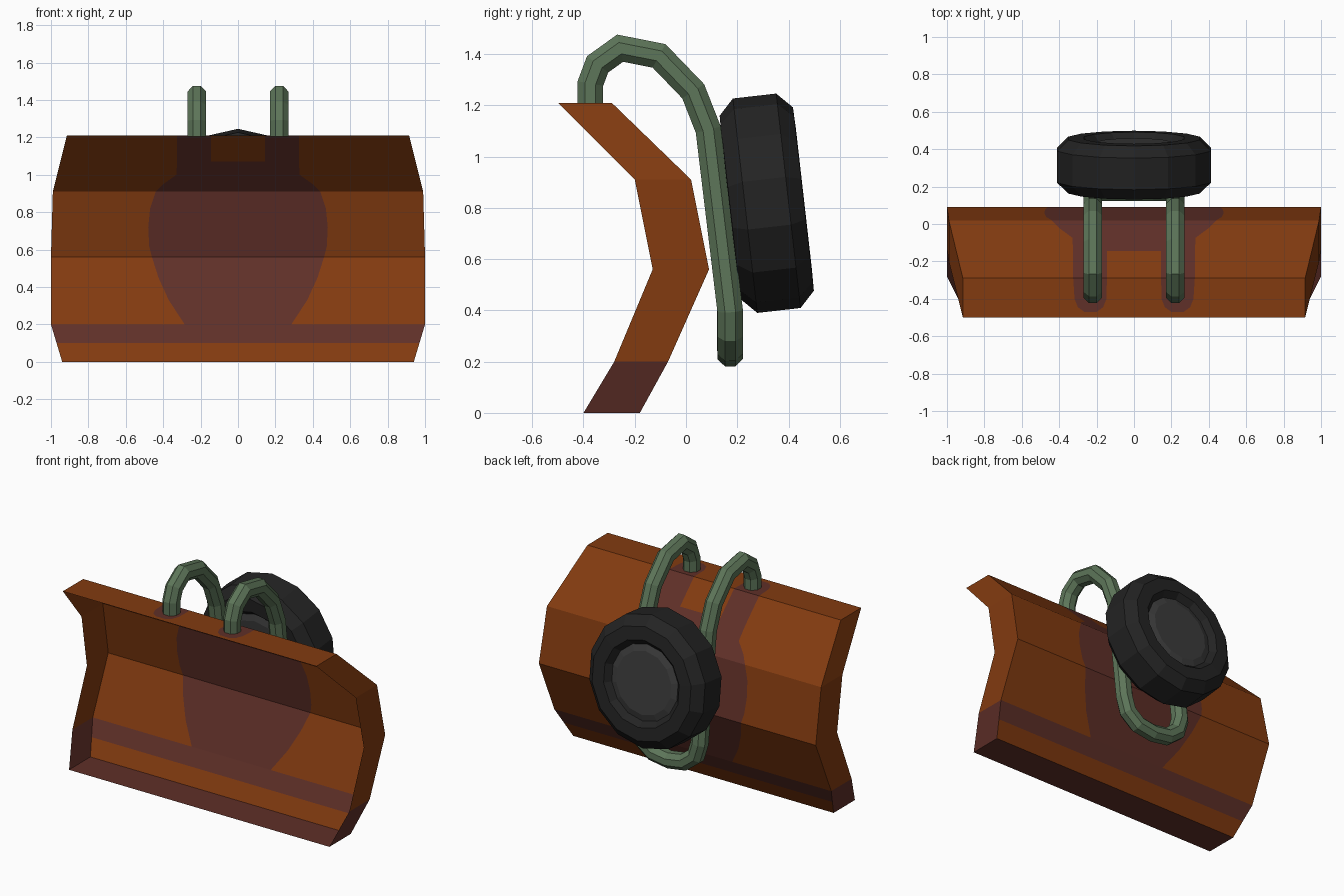
import bpy, bmesh, math
from mathutils import Vector

if "Cube" in bpy.data.objects:
    bpy.data.objects.remove(bpy.data.objects["Cube"])


def material(name, rgb):
    m = bpy.data.materials.new(name)
    m.diffuse_color = (*rgb, 1)
    m.use_nodes = True
    m.node_tree.nodes["Principled BSDF"].inputs["Base Color"].default_value = m.diffuse_color
    return m


ORANGE = material("orange_paint", (0.225, 0.043, 0.005))
STAIN = material("rust_stain", (0.115, 0.029, 0.021))
GREEN = material("green_pipe", (0.11, 0.18, 0.10))
RUBBER = material("black_rubber", (0.017, 0.017, 0.017))
HUB = material("grey_hub", (0.045, 0.045, 0.045))


def finish(bm, name, mats):
    me = bpy.data.meshes.new(name)
    bm.to_mesh(me)
    bm.free()
    for m in mats:
        me.materials.append(m)
    ob = bpy.data.objects.new(name, me)
    bpy.context.collection.objects.link(ob)
    return ob


# ---- Blade: bent shell, open at the front. Levels: z, front y, back y, half width
LEVELS = [(1.21, -0.50, -0.29, 0.915), (0.91, -0.20, 0.02, 0.99),
          (0.56, -0.13, 0.09, 1.0), (0.20, -0.28, -0.07, 1.0),
          (0.0, -0.40, -0.18, 0.94)]


def back_at(z):
    for (z0, _, y0, w0), (z1, _, y1, w1) in zip(LEVELS, LEVELS[1:]):
        if z >= z1:
            t = (z0 - z) / (z0 - z1)
            return y0 + (y1 - y0) * t, w0 + (w1 - w0) * t


# Stained columns (of five) in the strip below each row
NONE, LEGS, BODY, ALL = (), (1, 3), (1, 2, 3), (0, 1, 2, 3, 4)
# Top face rows: y, inner and outer stain half width, stained columns
TOP = [(-0.50, 0.20, 0.265, NONE), (-0.47, 0.20, 0.265, LEGS),
       (-0.445, 0.165, 0.30, LEGS), (-0.40, 0.147, 0.318, LEGS)]
# Back rows: z, inner and outer stain half width, stained columns
BACK = [(1.21, 0.145, 0.325, LEGS), (1.07, 0.145, 0.325, BODY),
        (1.0, 0.145, 0.33, BODY), (0.95, 0.145, 0.40, BODY),
        (0.91, 0.145, 0.44, BODY), (0.82, 0.145, 0.47, BODY),
        (0.72, 0.145, 0.48, BODY), (0.62, 0.145, 0.475, BODY),
        (0.56, 0.145, 0.46, BODY), (0.45, 0.145, 0.425, BODY),
        (0.33, 0.145, 0.37, BODY), (0.20, 0.145, 0.285, ALL),
        (0.10, 0.145, 0.285, NONE), (0.0, 0.145, 0.285, ALL)]

rows = [(y, 1.21, 0.915, b, a, s) for y, b, a, s in TOP]
for z, b, a, s in BACK:
    y, w = back_at(z)
    rows.append((y, z, w, b, a, s))
rows.append((-0.40, 0.0, 0.94, 0.145, 0.285, NONE))

bm = bmesh.new()
grid = [[bm.verts.new((x, y, z)) for x in (-w, -a, -b, b, a, w)]
        for y, z, w, b, a, s in rows]
for i in range(len(rows) - 1):
    for c in range(5):
        f = bm.faces.new((grid[i][c], grid[i][c + 1], grid[i + 1][c + 1], grid[i + 1][c]))
        f.material_index = 1 if c in rows[i][5] else 0
# Blade ends, stained at the foot
for side in (-1, 1):
    for (z0, f0, b0, w0), (z1, f1, b1, w1) in zip(LEVELS, LEVELS[1:]):
        pts = [(side * w0, f0, z0), (side * w0, b0, z0),
               (side * w1, b1, z1), (side * w1, f1, z1)]
        face = bm.faces.new([bm.verts.new(p) for p in pts[::-side]])
        face.material_index = 1 if z0 < 0.3 else 0
finish(bm, "blade", [ORANGE, STAIN])

# ---- Hook pipe: one mitred eight-sided tube over the blade and under the tyre
X = 0.22
half = [(X, -0.373, 1.205), (X, -0.373, 1.285), (X, -0.345, 1.36), (X, -0.257, 1.423),
        (X, -0.105, 1.393), (X, 0.028, 1.255), (X, 0.087, 1.105), (X, 0.172, 0.40),
        (0.192, 0.172, 0.31), (0.115, 0.172, 0.25)]
path = [Vector(p) for p in half + [(0, 0.172, 0.232)]
        + [(-x, y, z) for x, y, z in reversed(half)]]
R, N = 0.054, 8
ring = [path[0] + Vector((R * math.cos(t), R * math.sin(t), 0))
        for t in [(k + 0.5) * math.tau / N for k in range(N)]]
bm = bmesh.new()
prev = [bm.verts.new(p) for p in ring]
for i in range(1, len(path)):
    d = (path[i] - path[i - 1]).normalized()
    nxt = (path[i + 1] - path[i]).normalized() if i + 1 < len(path) else d
    n = (d + nxt).normalized()
    ring = [p + d * ((path[i] - p).dot(n) / d.dot(n)) for p in ring]
    cur = [bm.verts.new(p) for p in ring]
    for k in range(N):
        j = (k + 1) % N
        bm.faces.new((prev[k], prev[j], cur[j], cur[k]))
    prev = cur
bmesh.ops.recalc_face_normals(bm, faces=bm.faces[:])
finish(bm, "hook_pipe", [GREEN])


# ---- Wheel: profiles (radius, offset along axle) spun round a tilted axle
def lathe(name, profile, mat, sides=14):
    bm = bmesh.new()
    loops = [[bm.verts.new((r * math.sin(k * math.tau / sides), a,
                            r * math.cos(k * math.tau / sides)))
              for k in range(sides)] for r, a in profile]
    for p, q in zip(loops, loops[1:]):
        for k in range(sides):
            j = (k + 1) % sides
            bm.faces.new((p[k], p[j], q[j], q[k]))
    if name == "hub":
        bm.faces.new(loops[0])
        bm.faces.new(loops[-1])
    bmesh.ops.recalc_face_normals(bm, faces=bm.faces[:])
    ob = finish(bm, name, [mat])
    ob.location = (0, 0.315, 0.818)
    ob.rotation_euler = (math.radians(6.5), 0, 0)


outer = [(0.24, 0.108), (0.275, 0.146), (0.36, 0.144), (0.421, 0.085)]
lathe("tyre", outer + [(r, -a) for r, a in reversed(outer)], RUBBER)
cap = [(0.20, 0.122), (0.245, 0.108)]
lathe("hub", cap + [(r, -a) for r, a in reversed(cap)], HUB)
